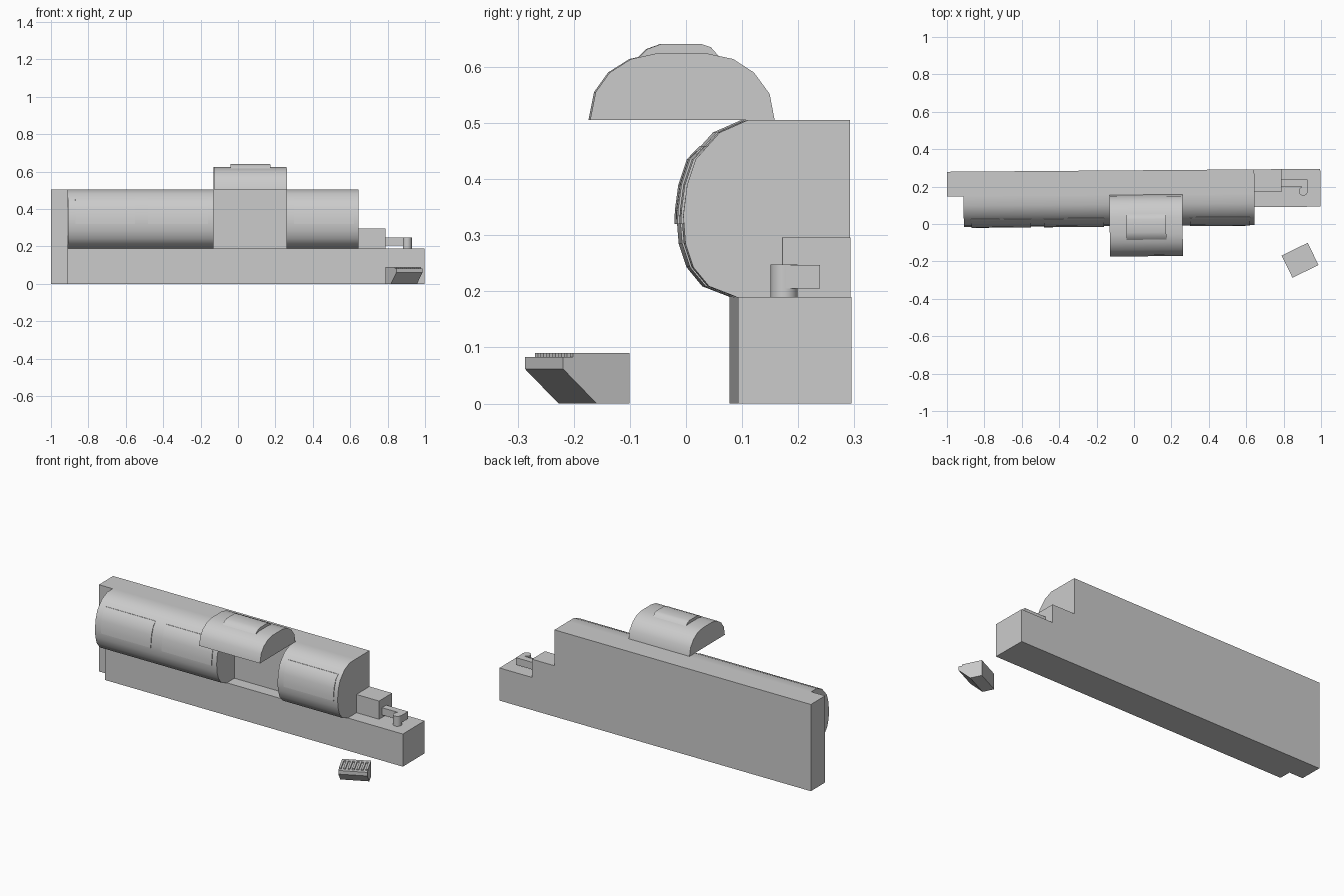
import bpy, bmesh, math
from mathutils import Matrix

if "Cube" in bpy.data.objects:
    bpy.data.objects.remove(bpy.data.objects["Cube"])

TILT = 0.0078  # the main body sits slightly turned


def finish(name, bm, matrix, smooth=False):
    bmesh.ops.recalc_face_normals(bm, faces=bm.faces)
    me = bpy.data.meshes.new(name)
    bm.to_mesh(me)
    bm.free()
    ob = bpy.data.objects.new(name, me)
    bpy.context.collection.objects.link(ob)
    ob.matrix_world = matrix
    if smooth:
        bpy.ops.object.select_all(action='DESELECT')
        ob.select_set(True)
        bpy.context.view_layer.objects.active = ob
        bpy.ops.object.shade_smooth_by_angle(angle=math.radians(38))
    return ob


def prism(name, profile, x0, x1, matrix=None, smooth=False):
    """Extrude a (y, z) profile from x0 to x1."""
    bm = bmesh.new()
    f = bm.faces.new([bm.verts.new((x0, y, z)) for y, z in profile])
    ext = bmesh.ops.extrude_face_region(bm, geom=[f])
    verts = [g for g in ext['geom'] if isinstance(g, bmesh.types.BMVert)]
    bmesh.ops.translate(bm, verts=verts, vec=(x1 - x0, 0, 0))
    if matrix is None:
        matrix = Matrix.Rotation(TILT, 4, 'Z')
    return finish(name, bm, matrix, smooth)


def box(name, x0, x1, y0, y1, z0, z1, matrix=None):
    return prism(name, [(y0, z0), (y1, z0), (y1, z1), (y0, z1)], x0, x1, matrix)


# Base ledge and tall back slab
box("base", -0.91, 0.998, 0.085, 0.287, 0, 0.19)
box("back_slab", -0.998, 0.645, 0.155, 0.287, 0, 0.505)

# Rounded body segments either side of the open bay
ROUND = [(0.16, 0.19), (0.085, 0.19), (0.036, 0.209), (0.008, 0.243), (-0.006, 0.285),
         (-0.01, 0.335), (-0.003, 0.39), (0.012, 0.435), (0.055, 0.483),
         (0.105, 0.505), (0.16, 0.505)]
prism("left_body", ROUND, -0.91, -0.13, smooth=True)
prism("right_body", ROUND, 0.26, 0.645, smooth=True)

# Thin raised panels on the rounded front
PANEL = [(0.04, 0.32), (-0.014, 0.32), (-0.013, 0.345), (-0.007, 0.39),
         (0.008, 0.435), (0.031, 0.459), (0.06, 0.459)]
for i, (a, b) in enumerate([(-0.87, -0.55), (-0.48, -0.16), (0.30, 0.62)]):
    prism(f"front_panel_{i + 1}", PANEL, a, b, smooth=True)

# Loose cover resting above the bay, with its raised panel
COVER = [(-0.173, 0.505), (-0.163, 0.555), (-0.138, 0.59), (-0.1, 0.614), (-0.055, 0.624),
         (0.035, 0.624), (0.082, 0.614), (0.119, 0.59), (0.147, 0.552), (0.156, 0.505)]
prism("cover", COVER, -0.13, 0.26, smooth=True)
prism("cover_panel", [(-0.085, 0.617), (-0.07, 0.632), (-0.045, 0.641), (0.025, 0.641),
                      (0.043, 0.635), (0.058, 0.618)], -0.04, 0.172, smooth=True)

# End block and hooked coupling
box("end_block", 0.645, 0.79, 0.166, 0.287, 0.19, 0.296)
box("hook_bar", 0.79, 0.93, 0.193, 0.232, 0.205, 0.247)
box("hook_arm", 0.897, 0.93, 0.168, 0.194, 0.205, 0.247)
bm = bmesh.new()
bmesh.ops.create_cone(bm, cap_ends=True, segments=20, radius1=0.024, radius2=0.024, depth=0.058)
finish("hook_pin", bm, Matrix.Translation((0.905, 0.175, 0.219)), True)

# Loose wedge with a ribbed top
W = Matrix.Translation((0.888, -0.194, 0)) @ Matrix.Rotation(math.radians(26), 4, 'Z')
prism("wedge", [(0.066, 0), (0.001, 0), (-0.066, 0.062), (-0.066, 0.083), (0.066, 0.083)],
      -0.0775, 0.0775, W)
box("wedge_top_back", -0.0775, 0.0775, 0.046, 0.066, 0.082, 0.09, W)
for i in range(7):
    x = -0.0775 + i * 0.0238
    box(f"wedge_rib_{i + 1}", x, x + 0.0122, -0.046, 0.047, 0.082, 0.09, W)
